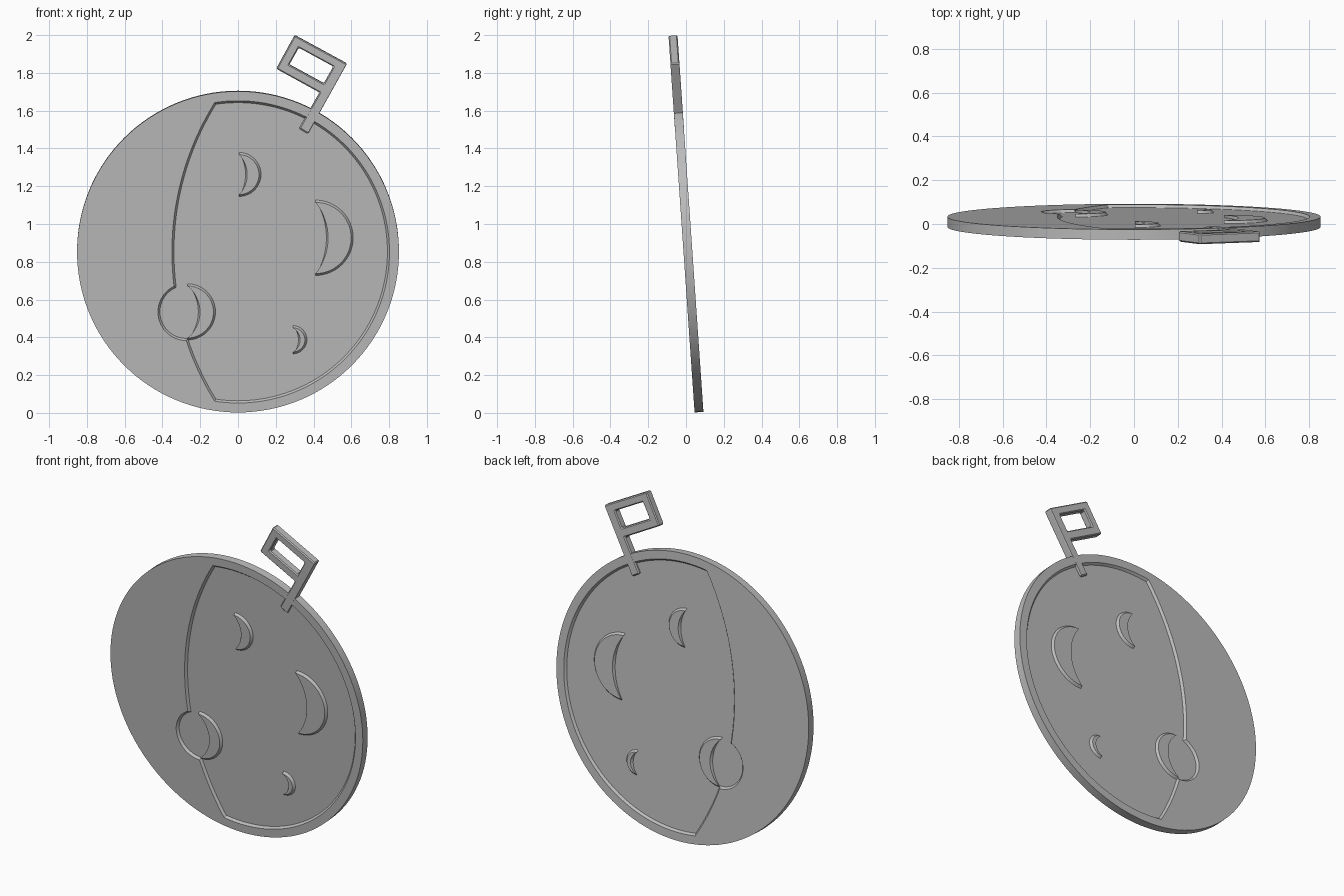
import bpy, bmesh, math
from mathutils import Matrix, Vector

if "Cube" in bpy.data.objects:
    bpy.data.objects.remove(bpy.data.objects["Cube"])

HALF = 0.0235      # half thickness of the disc
FLOOR = 0.0100     # half thickness of the recessed panel
CZ = 0.854         # disc centre height
R = 0.852
TILT = math.radians(3.95)
PLACE = Matrix.Translation((0, 0.069, 0.002)) @ Matrix.Rotation(TILT, 4, 'X')

grey = bpy.data.materials.new("plain grey")
grey.diffuse_color = (0.5, 0.5, 0.5, 1)
grey.use_nodes = True
grey.node_tree.nodes["Principled BSDF"].inputs["Base Color"].default_value = grey.diffuse_color


def arc(c, r, a0, a1, n):
    """n points from angle a0 towards a1, last one left out"""
    return [(c[0] + r * math.cos(a0 + (a1 - a0) * i / n),
             c[1] + r * math.sin(a0 + (a1 - a0) * i / n)) for i in range(n)]


def meet(c0, r0, c1, r1, side):
    """One crossing point of two circles"""
    a, b = Vector(c0), Vector(c1)
    d = (b - a).length
    u = (b - a) / d
    k = (r0 * r0 - r1 * r1 + d * d) / (2 * d)
    return a + u * k + Vector((-u.y, u.x)) * side * math.sqrt(r0 * r0 - k * k)


def ang(c, p):
    return math.atan2(p[1] - c[1], p[0] - c[0]) % (2 * math.pi)


def ring(bm, pts, y):
    vs = [bm.verts.new((x, y, z)) for x, z in pts]
    return vs, [bm.edges.new((vs[i], vs[(i + 1) % len(vs)])) for i in range(len(vs))]


def bridge(bm, a, b):
    n = len(a)
    for i in range(n):
        j = (i + 1) % n
        bm.faces.new((a[i], a[j], b[j], b[i]))


def fill(bm, *edge_loops):
    bmesh.ops.triangle_fill(bm, use_beauty=True, use_dissolve=False,
                            edges=[e for l in edge_loops for e in l])


def finish(bm, name, bevel=0):
    bmesh.ops.recalc_face_normals(bm, faces=bm.faces[:])
    me = bpy.data.meshes.new(name)
    bm.to_mesh(me)
    bm.free()
    me.transform(PLACE)
    me.materials.append(grey)
    ob = bpy.data.objects.new(name, me)
    bpy.context.collection.objects.link(ob)
    if bevel:
        m = ob.modifiers.new("chamfer", 'BEVEL')
        m.width, m.segments, m.limit_method = bevel, 1, 'ANGLE'
    else:
        bpy.ops.object.select_all(action='DESELECT')
        ob.select_set(True)
        bpy.context.view_layer.objects.active = ob
        bpy.ops.object.shade_smooth_by_angle(angle=math.radians(25))
    return ob


def panel(d):
    """Outline of the recessed panel, inset by d"""
    rim, side, spot = (0, CZ), (1.15, CZ), (-0.272, 0.535)
    r1, r2, r3 = 0.802 - d, 1.5 - d, 0.152 - d
    top = meet(rim, r1, side, r2, 1)
    bot = meet(rim, r1, side, r2, -1)
    if top.y < bot.y:
        top, bot = bot, top
    p, q = sorted((meet(side, r2, spot, r3, s) for s in (1, -1)), key=lambda v: -v.y)
    return (arc(rim, r1, ang(rim, bot) - 2 * math.pi, ang(rim, top), 96)
            + arc(side, r2, ang(side, top), ang(side, p), 24)
            + arc(spot, r3, ang(spot, p), ang(spot, q), 24)
            + arc(side, r2, ang(side, q), ang(side, bot), 12))


def crescent(cx, cz, r, sag):
    """Half circle bulging right, with a concave arc on the left"""
    rad = (r * r + sag * sag) / (2 * sag)
    c = (cx + sag - rad, cz)
    h = math.asin(r / rad)
    return (arc((cx, cz), r, -math.pi / 2, math.pi / 2, 32) + arc(c, rad, h, -h, 16))


# Disc with a sloped-wall recess on both sides
bm = bmesh.new()
outer = []
for s in (-1, 1):
    o, oe = ring(bm, arc((0, CZ), R, 0, 2 * math.pi, 128), s * HALF)
    p, pe = ring(bm, panel(0), s * HALF)
    f, fe = ring(bm, panel(0.011), s * FLOOR)
    fill(bm, oe, pe)
    bridge(bm, p, f)
    fill(bm, fe)
    outer.append(o)
bridge(bm, *outer)
finish(bm, "disc")

# Raised crescents, same on front and back
for i, (x, z, r, sag) in enumerate([(0.005, 1.264, 0.117, 0.035), (0.41, 0.928, 0.20, 0.058),
                                    (0.29, 0.387, 0.075, 0.03), (-0.268, 0.535, 0.149, 0.058)]):
    bm = bmesh.new()
    base, _ = ring(bm, crescent(x, z, r, sag), -FLOOR)
    back, _ = ring(bm, crescent(x, z, r, sag), FLOOR)
    bridge(bm, base, back)
    for s, b in ((-1, base), (1, back)):
        t, te = ring(bm, crescent(x, z, r - 0.011, sag + 0.009), s * HALF)
        bridge(bm, b, t)
        fill(bm, te)
    finish(bm, "crescent_%d" % (i + 1))

# Flag-shaped tab with a window, on a slanted stem
frame = [(0.30, 2.003), (0.577, 1.852), (0.37, 1.48), (0.323, 1.508), (0.432, 1.699), (0.203, 1.825)]
window = [(0.322, 1.937), (0.505, 1.837), (0.455, 1.747), (0.272, 1.847)]
bm = bmesh.new()
loops = []
for s in (-1, 1):
    o, oe = ring(bm, frame, s * (HALF + 0.0004))
    w, we = ring(bm, window, s * (HALF + 0.0004))
    fill(bm, oe, we)
    loops.append((o, w))
bridge(bm, loops[0][0], loops[1][0])
bridge(bm, loops[0][1], loops[1][1])
finish(bm, "tab", bevel=0.006)
